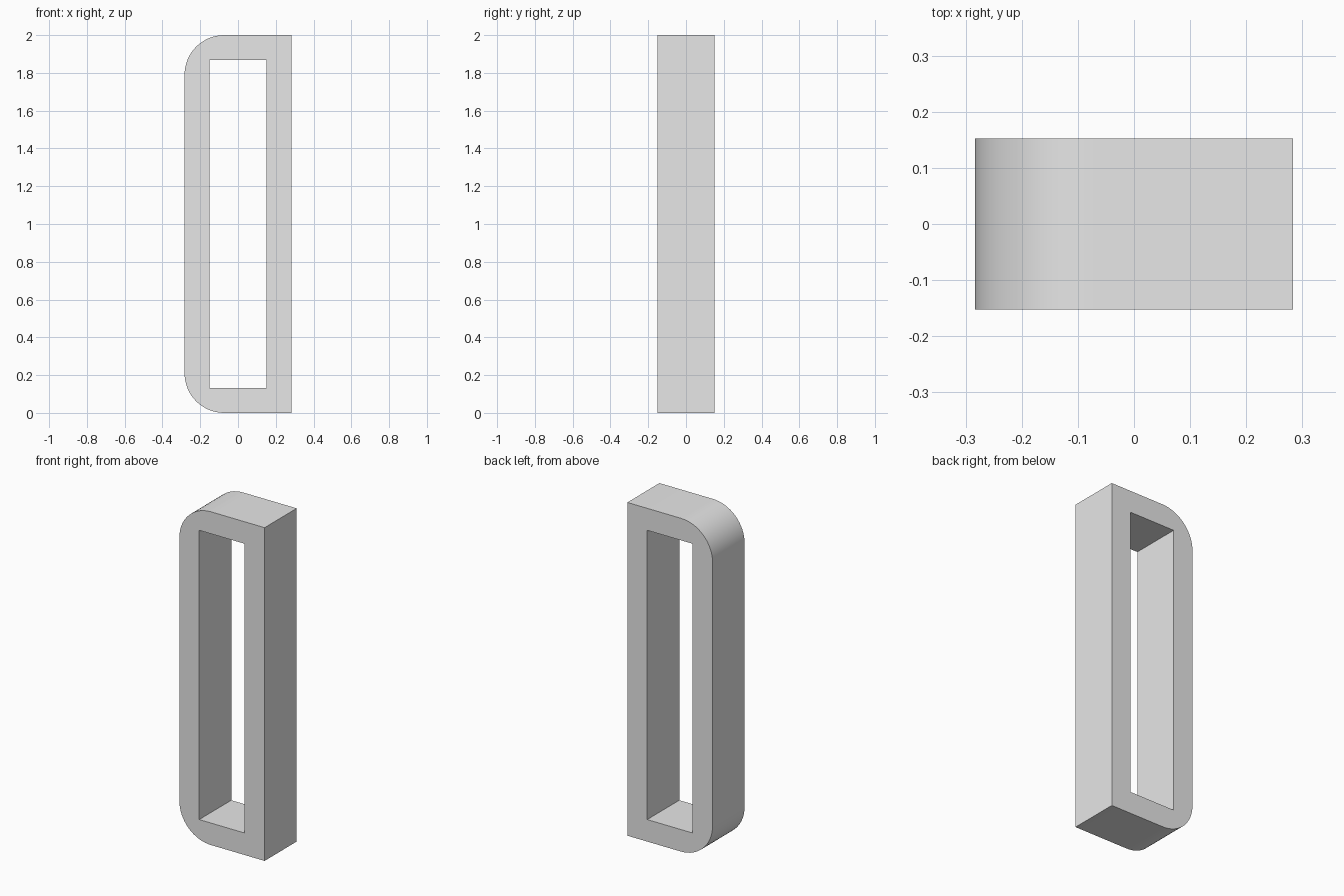
import bpy
import bmesh
from mathutils import Matrix, Vector

default = bpy.data.objects.get("Cube")
if default:
    bpy.data.objects.remove(default, do_unlink=True)

WIDTH, DEPTH, HEIGHT = 0.566, 0.304, 2.0
WALL, CORNER = 0.132, 0.21

grey = bpy.data.materials.new("plain grey")
grey.use_nodes = True
colour = (0.8, 0.8, 0.8, 1)
grey.diffuse_color = colour
grey.node_tree.nodes["Principled BSDF"].inputs["Base Color"].default_value = colour


def box(name, size, round_left=0):
    """Box centred at mid height, optionally rounding its two -x depth edges."""
    bm = bmesh.new()
    bmesh.ops.create_cube(bm, size=1, matrix=Matrix.Diagonal((*size, 1)))
    if round_left:
        edges = [e for e in bm.edges if all(v.co.x < 0 for v in e.verts)
                 and abs(e.verts[0].co.y - e.verts[1].co.y) > 0.01]
        bmesh.ops.bevel(bm, geom=edges, offset=round_left, segments=16,
                        profile=0.5, affect='EDGES')
    bmesh.ops.translate(bm, verts=bm.verts, vec=Vector((0, 0, HEIGHT / 2)))
    mesh = bpy.data.meshes.new(name)
    bm.to_mesh(mesh)
    bm.free()
    mesh.materials.append(grey)
    obj = bpy.data.objects.new(name, mesh)
    bpy.context.collection.objects.link(obj)
    return obj


# Upright frame with two rounded corners
frame = box("frame", (WIDTH, DEPTH, HEIGHT), CORNER)

# Square-cornered opening through the depth
opening = box("opening_cutter", (WIDTH - 2 * WALL, DEPTH * 2, HEIGHT - 2 * WALL))
opening.hide_render = True
cut = frame.modifiers.new("opening", 'BOOLEAN')
cut.operation = 'DIFFERENCE'
cut.solver = 'EXACT'
cut.object = opening

bpy.ops.object.select_all(action='DESELECT')
frame.select_set(True)
bpy.context.view_layer.objects.active = frame
bpy.ops.object.modifier_apply(modifier=cut.name)
bpy.data.objects.remove(opening, do_unlink=True)

# Smooth corner arcs, sharp everywhere else
bpy.ops.object.shade_smooth_by_angle(angle=0.6)
